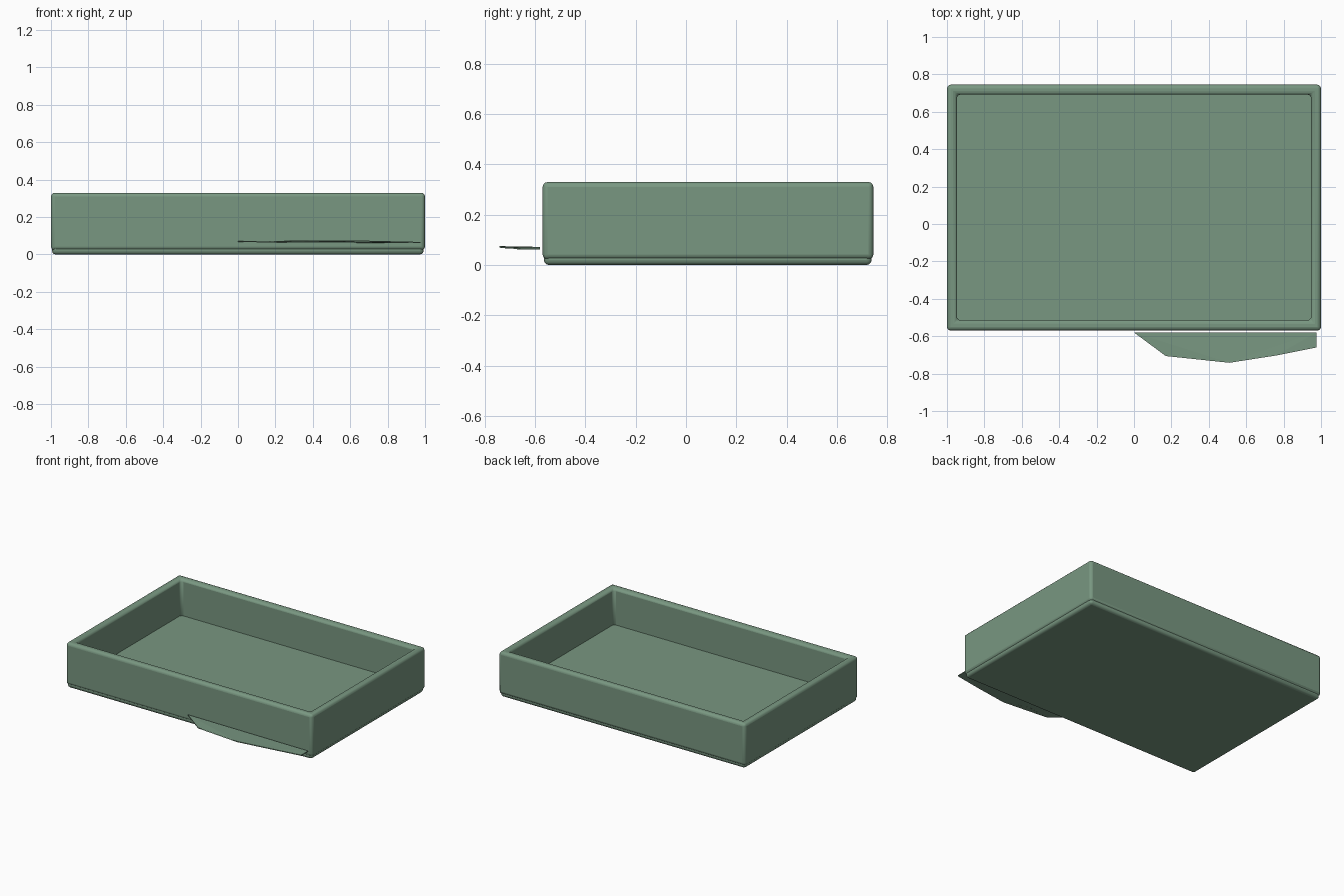
import bpy, bmesh

if "Cube" in bpy.data.objects:
    bpy.data.objects.remove(bpy.data.objects["Cube"])


def finish(name, bm, mat, bevel=0.0):
    bmesh.ops.recalc_face_normals(bm, faces=bm.faces)
    me = bpy.data.meshes.new(name)
    bm.to_mesh(me)
    bm.free()
    ob = bpy.data.objects.new(name, me)
    bpy.context.collection.objects.link(ob)
    me.materials.append(mat)
    if bevel:
        mod = ob.modifiers.new("rounded_edges", 'BEVEL')
        mod.width = bevel
        mod.segments = 3
        mod.limit_method = 'ANGLE'
        bpy.context.view_layer.objects.active = ob
        ob.select_set(True)
        bpy.ops.object.shade_smooth_by_angle()
        ob.select_set(False)
    return ob


def ring(bm, x0, x1, y0, y1, z):
    return [bm.verts.new((x, y, z)) for x, y in ((x0, y0), (x1, y0), (x1, y1), (x0, y1))]


def bridge(bm, a, b):
    n = len(a)
    for i in range(n):
        j = (i + 1) % n
        bm.faces.new((a[i], a[j], b[j], b[i]))


green = bpy.data.materials.new("muted_green")
green.diffuse_color = (0.19, 0.31, 0.22, 1)
green.use_nodes = True
green.node_tree.nodes["Principled BSDF"].inputs["Base Color"].default_value = green.diffuse_color

# Base slab, slightly inset from the walls
bm = bmesh.new()
low = ring(bm, -0.994, 0.992, -0.565, 0.738, 0.0)
high = ring(bm, -0.994, 0.992, -0.565, 0.738, 0.062)
bridge(bm, low, high)
bm.faces.new(low)
bm.faces.new(high)
finish("tray_base", bm, green, 0.02)

# Wall frame: outer and inner rings joined into one closed rim
bm = bmesh.new()
outer = (-1.0, 1.0, -0.57, 0.745)
inner = (-0.947, 0.947, -0.515, 0.692)
rings = [ring(bm, *outer, 0.022), ring(bm, *outer, 0.33),
         ring(bm, *inner, 0.33), ring(bm, *inner, 0.022)]
for i in range(4):
    bridge(bm, rings[i], rings[(i + 1) % 4])
finish("tray_walls", bm, green, 0.02)

# Thin ragged scrap lying in front of the tray
outline = [(0, -0.58, 0.066), (0.17, -0.706, 0.065), (0.34, -0.68, 0.067),
           (0.51, -0.742, 0.069), (0.76, -0.703, 0.067),
           (0.975, -0.66, 0.061), (0.975, -0.58, 0.061)]
bm = bmesh.new()
under = [bm.verts.new(p) for p in outline]
over = [bm.verts.new((x, y, z + 0.006)) for x, y, z in outline]
bridge(bm, under, over)
bm.faces.new(under)
bm.faces.new(over)
bmesh.ops.triangulate(bm, faces=[f for f in bm.faces if len(f.verts) > 4])
finish("ragged_scrap", bm, green)
